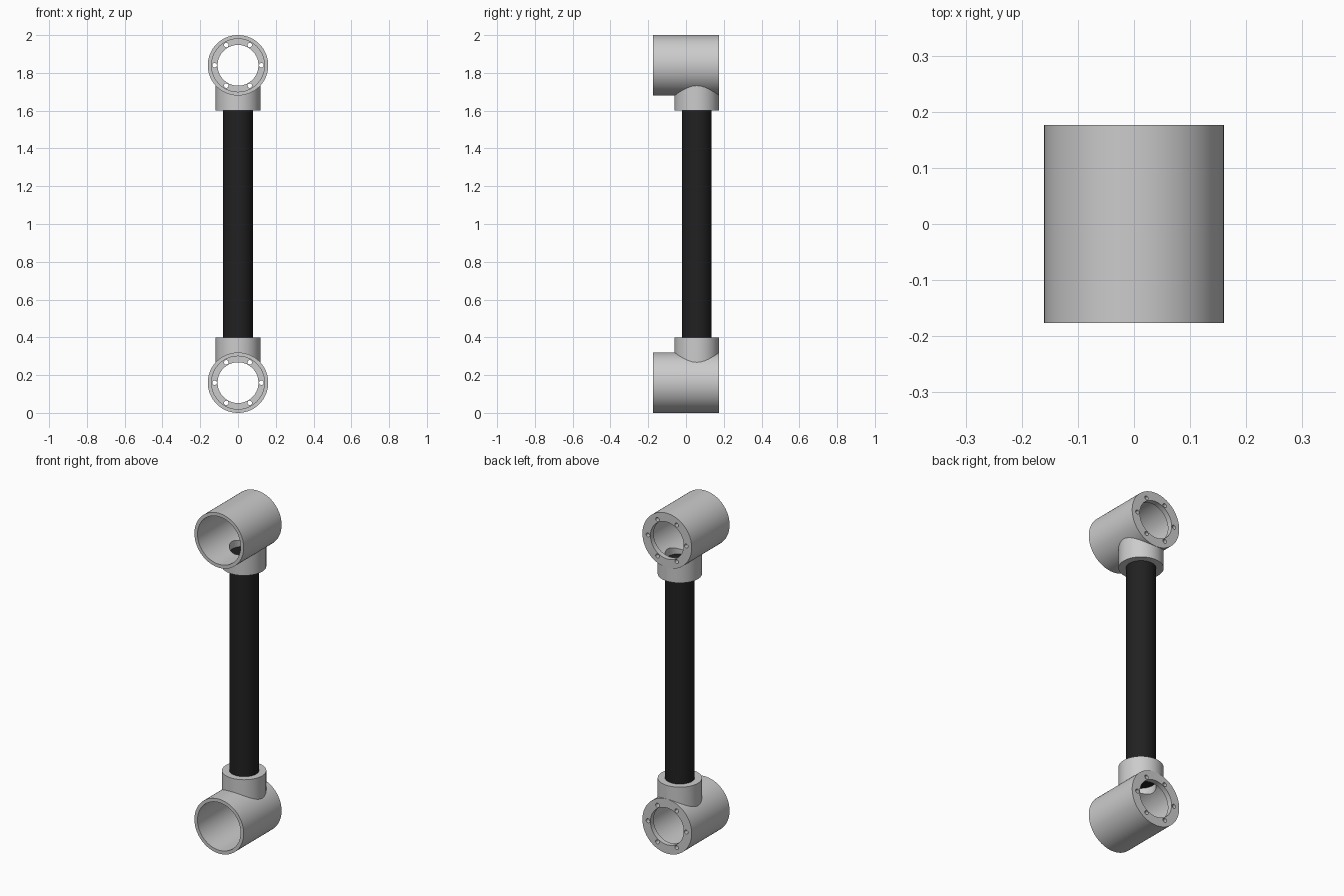
import bpy, bmesh
from math import pi, cos, sin, radians
from mathutils import Matrix, Vector

if "Cube" in bpy.data.objects:
    bpy.data.objects.remove(bpy.data.objects["Cube"])

AXIS_Z = 0.16      # height of the lower eye axis
HALF = 0.176       # half length of the eye along y
ROD_Y = 0.057      # rod and socket are offset to the back


def cyl(name, r, a, b, segs=96):
    """Cylinder of radius r running from point a to point b."""
    a, b = Vector(a), Vector(b)
    d = b - a
    rot = Vector((0, 0, 1)).rotation_difference(d.normalized()).to_matrix().to_4x4()
    bm = bmesh.new()
    bmesh.ops.create_cone(bm, cap_ends=True, segments=segs, radius1=r, radius2=r,
                          depth=d.length, matrix=Matrix.Translation((a + b) / 2) @ rot)
    me = bpy.data.meshes.new(name)
    bm.to_mesh(me)
    bm.free()
    ob = bpy.data.objects.new(name, me)
    bpy.context.collection.objects.link(ob)
    return ob


def activate(ob):
    bpy.ops.object.select_all(action='DESELECT')
    ob.select_set(True)
    bpy.context.view_layer.objects.active = ob


def boolean(ob, other, op):
    """Apply a boolean and remove the helper object."""
    mod = ob.modifiers.new(op, 'BOOLEAN')
    mod.operation, mod.object, mod.solver = op, other, 'EXACT'
    activate(ob)
    bpy.ops.object.modifier_apply(modifier=mod.name)
    bpy.data.objects.remove(other)


def smooth(ob):
    activate(ob)
    bpy.ops.object.shade_smooth_by_angle(angle=radians(30))


# Lower joint: horizontal eye with a vertical socket
lower = cyl("lower_joint", 0.16, (0, -HALF, AXIS_Z), (0, HALF, AXIS_Z))
boolean(lower, cyl("socket", 0.118, (0, ROD_Y, AXIS_Z), (0, ROD_Y, 0.4)), 'UNION')

# Wide bore from the front, narrower opening through the back flange
boolean(lower, cyl("bore", 0.14, (0, -0.3, AXIS_Z), (0, HALF - 0.03, AXIS_Z)), 'DIFFERENCE')
boolean(lower, cyl("opening", 0.108, (0, 0, AXIS_Z), (0, 0.3, AXIS_Z)), 'DIFFERENCE')

# Rod hole
boolean(lower, cyl("rod_hole", 0.079, (0, ROD_Y, AXIS_Z), (0, ROD_Y, 0.5), 64), 'DIFFERENCE')

# Six screw holes in the back flange
for i in range(6):
    x, z = 0.124 * cos(i * pi / 3), AXIS_Z + 0.124 * sin(i * pi / 3)
    boolean(lower, cyl("screw_hole", 0.012, (x, 0.1, z), (x, 0.25, z), 20), 'DIFFERENCE')
smooth(lower)

# Upper joint: the lower one mirrored about z = 1
me = lower.data.copy()
me.transform(Matrix.Translation((0, 0, 2)) @ Matrix.Diagonal((1, 1, -1, 1)))
me.flip_normals()
upper = bpy.data.objects.new("upper_joint", me)
bpy.context.collection.objects.link(upper)
smooth(upper)

# Dark connecting rod
rod = cyl("connecting_rod", 0.0785, (0, ROD_Y, 0.32), (0, ROD_Y, 1.68), 64)
mat = bpy.data.materials.new("dark_rod")
mat.diffuse_color = (0.015, 0.015, 0.015, 1)
mat.use_nodes = True
mat.node_tree.nodes["Principled BSDF"].inputs["Base Color"].default_value = mat.diffuse_color
rod.data.materials.append(mat)
smooth(rod)
